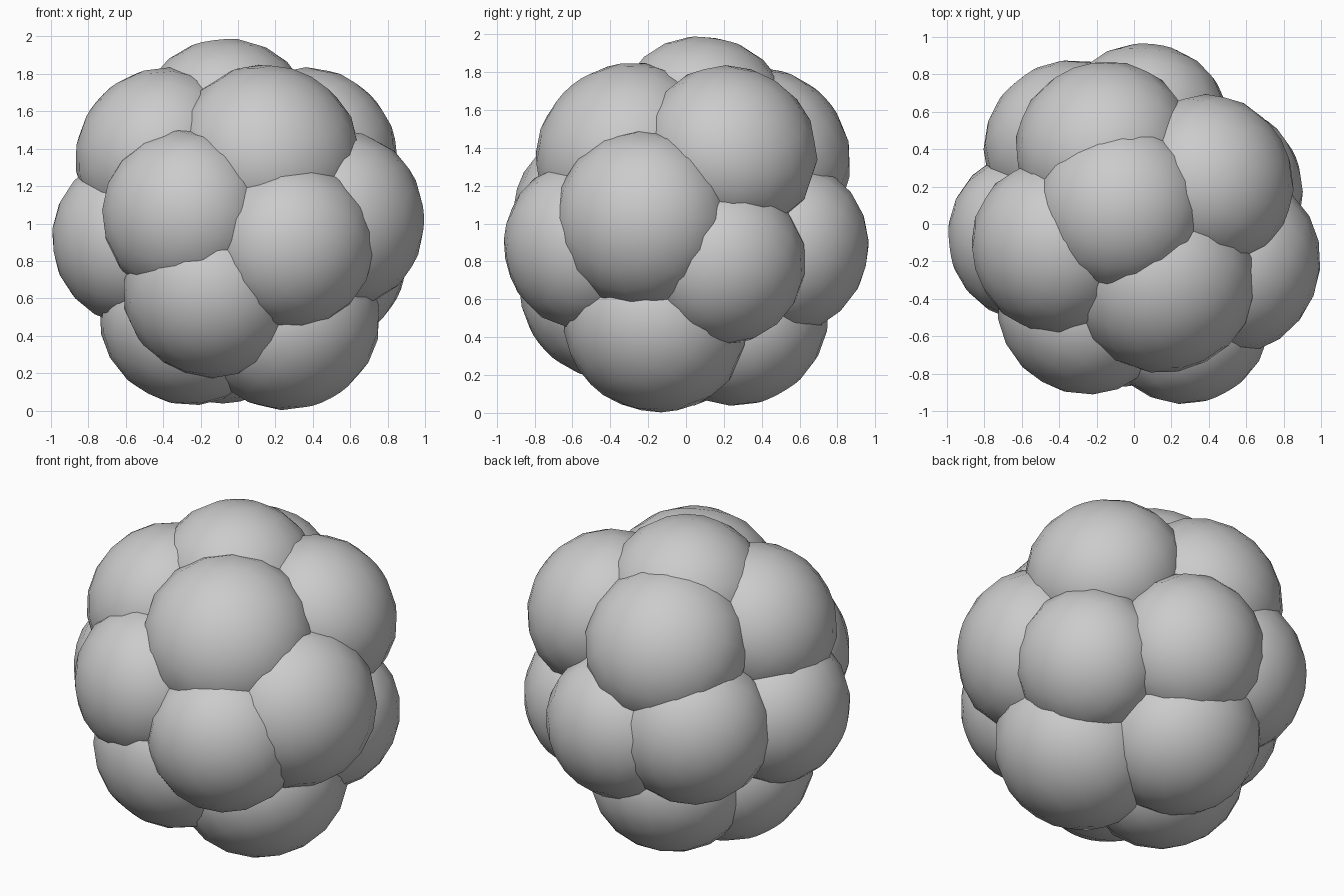
import bpy
from mathutils import Vector

if "Cube" in bpy.data.objects:
    bpy.data.objects.remove(bpy.data.objects["Cube"])

CORE = Vector((0, 0, 1))

# Each lobe: name, centre x, y, z, radius
LOBES = [
    ("top_lobe",               -0.07,  0.09, 1.565, 0.44),
    ("upper_front_lobe",        0.16, -0.31, 1.37, 0.48),
    ("upper_left_lobe",        -0.42, -0.12, 1.38, 0.45),
    ("upper_right_lobe",        0.40,  0.23, 1.38, 0.45),
    ("upper_back_lobe",        -0.16,  0.41, 1.36, 0.46),
    ("middle_front_left_lobe", -0.28, -0.48, 1.05, 0.44),
    ("middle_front_right_lobe", 0.29, -0.54, 0.88, 0.43),
    ("middle_right_lobe",       0.55, -0.22, 1.02, 0.46),
    ("middle_left_lobe",       -0.58, -0.07, 0.91, 0.43),
    ("middle_back_left_lobe",  -0.36,  0.44, 0.92, 0.44),
    ("middle_back_lobe",        0.06,  0.55, 0.87, 0.43),
    ("lower_back_right_lobe",   0.49,  0.20, 0.79, 0.42),
    ("lower_front_lobe",       -0.15, -0.43, 0.63, 0.45),
    ("bottom_left_lobe",       -0.28, -0.07, 0.47, 0.45),
    ("bottom_back_lobe",       -0.10,  0.29, 0.48, 0.45),
    ("bottom_right_lobe",       0.28, -0.16, 0.465, 0.47),
]

# Cluster of overlapping smooth lobes, each slightly flattened towards the core
for name, x, y, z, r in LOBES:
    out = (Vector((x, y, z)) - CORE).normalized()
    bpy.ops.mesh.primitive_uv_sphere_add(
        segments=16, ring_count=10, radius=r,
        location=Vector((x, y, z)) + out * 0.02 * r,
        rotation=out.to_track_quat('Z', 'Y').to_euler())
    lobe = bpy.context.object
    lobe.name = name
    lobe.scale = (1.04, 1.04, 0.94)
    bpy.ops.object.shade_smooth()
